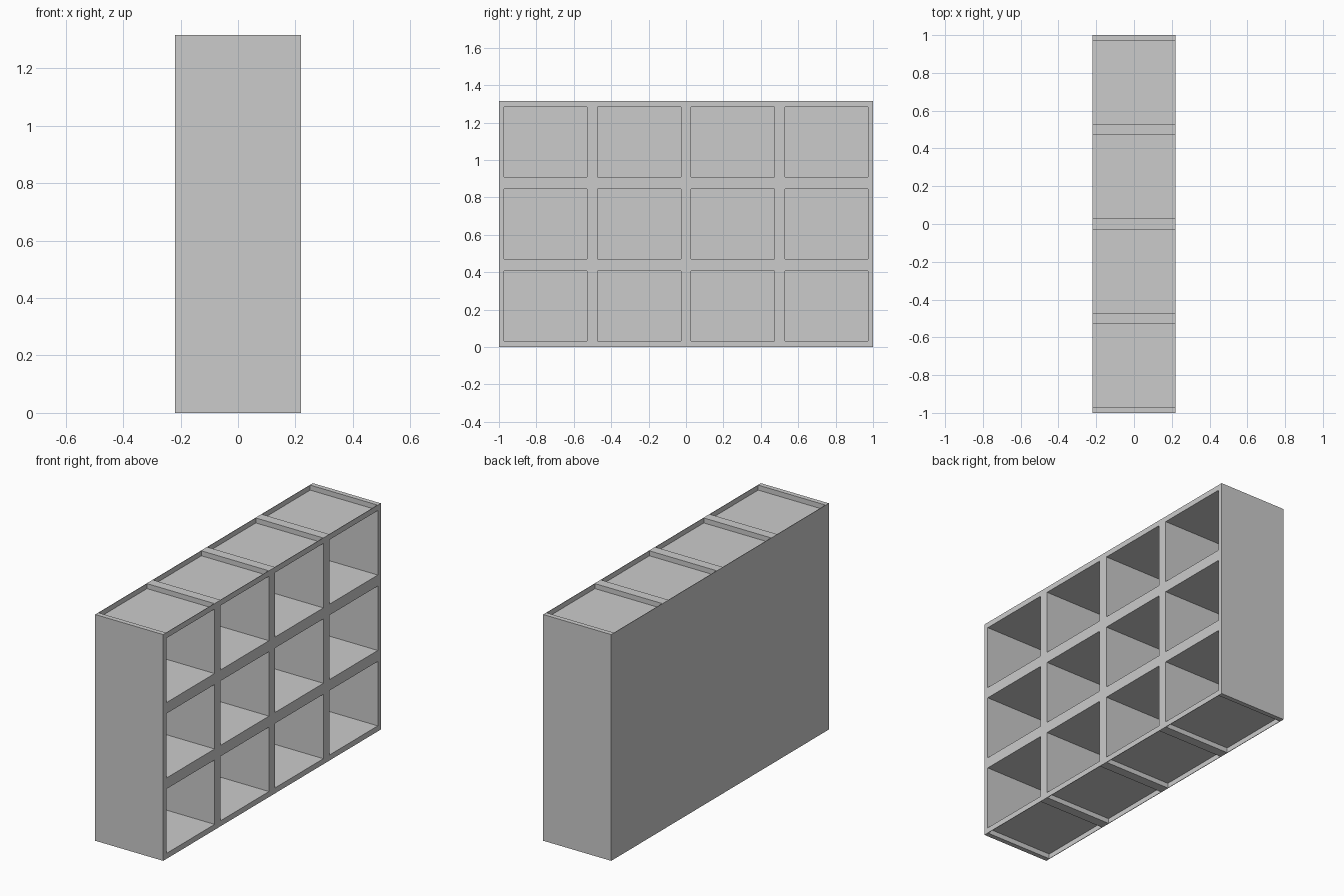
import bpy
import bmesh
from mathutils import Matrix, Vector

if "Cube" in bpy.data.objects:
    bpy.data.objects.remove(bpy.data.objects["Cube"])

# Overall sizes
HX = 0.219            # half depth, open side faces +x
H = 1.316             # height
COLS, ROWS = 4, 3
CW, RH = 2.0 / COLS, H / ROWS
WALL = 0.028          # upright board thickness
LIP = 0.032           # half shelf thickness, also the top and bottom recess
SHEET = 0.003         # thin panels


def board(name, x, y, z):
    """Box spanning the given (min, max) ranges."""
    ranges = (x, y, z)
    size = [b - a for a, b in ranges]
    centre = Vector([(a + b) / 2 for a, b in ranges])
    bm = bmesh.new()
    bmesh.ops.create_cube(bm, size=1, matrix=Matrix.Diagonal((*size, 1)))
    mesh = bpy.data.meshes.new(name)
    bm.to_mesh(mesh)
    bm.free()
    ob = bpy.data.objects.new(name, mesh)
    ob.location = centre
    bpy.context.collection.objects.link(ob)
    return ob


for c in range(COLS):
    y0 = -1 + c * CW
    y1 = y0 + CW
    inner = (y0 + WALL, y1 - WALL)
    tag = f"column_{c + 1}"

    # Back panel and the two uprights of this column
    board(f"{tag}_back_panel", (-HX, -HX + SHEET), (y0, y1), (0, H))
    board(f"{tag}_upright_a", (-HX + SHEET, HX), (y0, inner[0]), (0, H))
    board(f"{tag}_upright_b", (-HX + SHEET, HX), (inner[1], y1), (0, H))

    # Full-thickness shelves between the rows
    for r in range(1, ROWS):
        board(f"{tag}_shelf_{r}", (-HX + SHEET, HX), inner,
              (r * RH - LIP, r * RH + LIP))

    # Recessed floor and ceiling panels, hidden by thin front rails
    recess = (-HX + SHEET, HX - SHEET)
    board(f"{tag}_floor_panel", recess, inner, (LIP - SHEET, LIP))
    board(f"{tag}_ceiling_panel", recess, inner, (H - LIP, H - LIP + SHEET))
    board(f"{tag}_bottom_rail", (HX - SHEET, HX), inner, (0, LIP))
    board(f"{tag}_top_rail", (HX - SHEET, HX), inner, (H - LIP, H))
